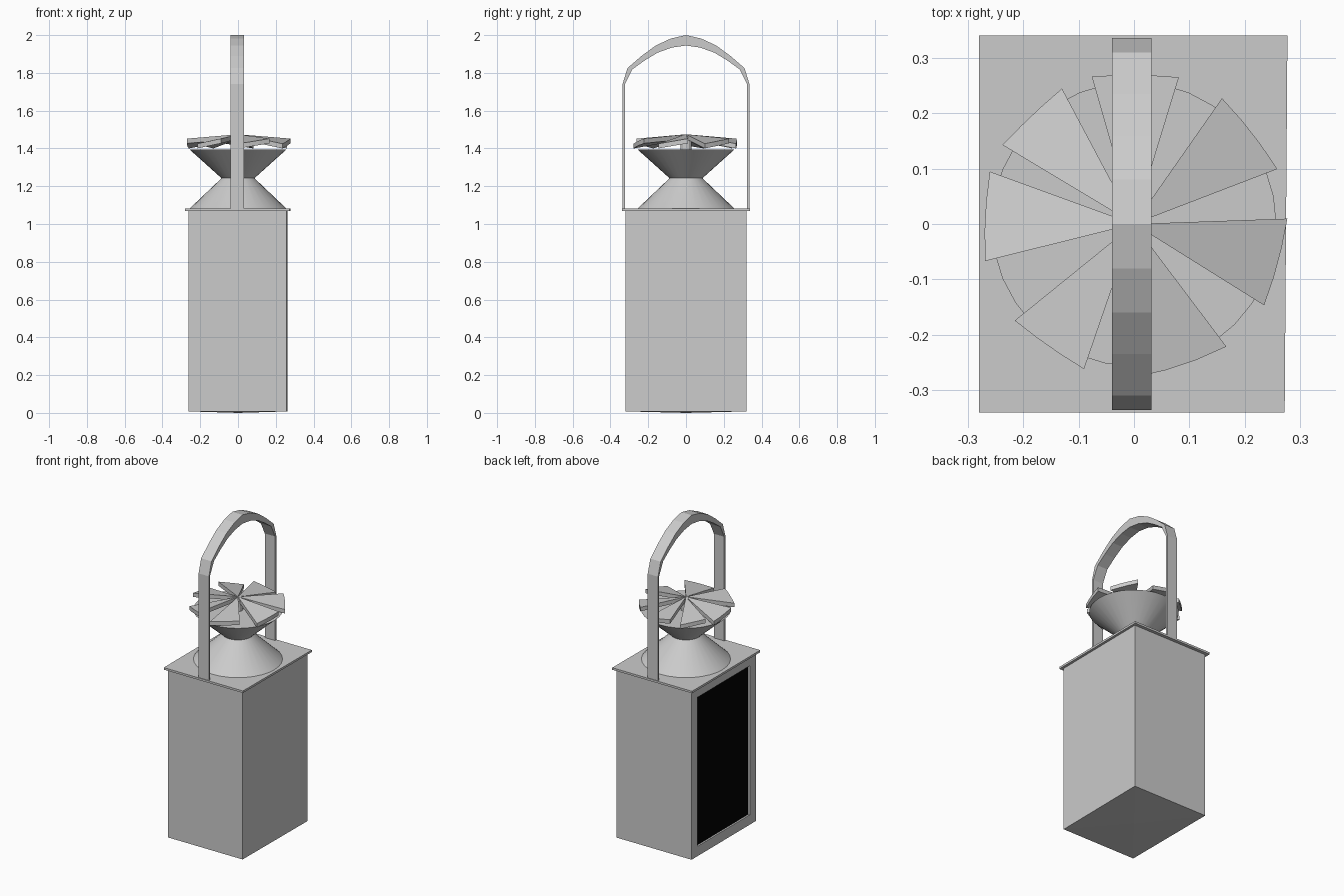
import bpy, math
from math import radians, cos, sin

if "Cube" in bpy.data.objects:
    bpy.data.objects.remove(bpy.data.objects["Cube"])


def mesh_object(name, verts, faces):
    me = bpy.data.meshes.new(name)
    me.from_pydata(verts, [], faces)
    me.update()
    ob = bpy.data.objects.new(name, me)
    bpy.context.collection.objects.link(ob)
    return ob


def prism(name, lower, upper):
    """Closed solid between two matching rings of points."""
    n = len(lower)
    faces = [tuple(reversed(range(n))), tuple(range(n, 2 * n))]
    faces += [(i, (i + 1) % n, n + (i + 1) % n, n + i) for i in range(n)]
    return mesh_object(name, lower + upper, faces)


def rect(x0, xf, xb, y, z):
    # right side is very slightly wider at the back
    return [(x0, -y, z), (xf, -y, z), (xb, y, z), (x0, y, z)]


# body with a framed, recessed window on the left side and a shallow bottom point
B, T, X = 0.008, 1.07, -0.263
window = [(-0.26, 0.07), (0.26, 0.07), (0.26, 1.01), (-0.26, 1.01)]
verts = rect(X, 0.256, 0.262, 0.32, B) + rect(X, 0.256, 0.262, 0.32, T)
verts += [(X, y, z) for y, z in window]
verts += [(X + 0.012, y, z) for y, z in window]
verts.append((0, 0, 0))
faces = [(4, 5, 6, 7), (0, 1, 5, 4), (1, 2, 6, 5), (2, 3, 7, 6)]
faces += [((i + 1) % 4, i, 16) for i in range(4)]
outer = [0, 3, 7, 4]
for i in range(4):
    j = (i + 1) % 4
    faces.append((outer[j], outer[i], 8 + i, 8 + j))
    faces.append((8 + j, 8 + i, 12 + i, 12 + j))
mesh_object("lantern_body", verts, faces)

# dark window pane
pane = mesh_object("window_pane", [(X + 0.011, y, z) for y, z in window], [(3, 2, 1, 0)])
black = bpy.data.materials.new("dark_pane")
black.diffuse_color = (0, 0, 0, 1)
black.use_nodes = True
black.node_tree.nodes["Principled BSDF"].inputs["Base Color"].default_value = black.diffuse_color
pane.data.materials.append(black)

# overhanging lid plate
prism("lid_plate", rect(-0.28, 0.272, 0.277, 0.34, 1.07),
      rect(-0.28, 0.272, 0.277, 0.34, 1.083))

# chimney: lower cone, narrow neck and flared bowl
N = 32
profile = [(0.255, 1.083), (0.095, 1.235), (0.088, 1.243), (0.257, 1.395)]
verts = [(r * cos(2 * math.pi * k / N), r * sin(2 * math.pi * k / N), z)
         for r, z in profile for k in range(N)]
faces = [tuple(reversed(range(N))), tuple(range(3 * N, 4 * N))]
for s in range(3):
    for k in range(N):
        m = (k + 1) % N
        faces.append((s * N + k, s * N + m, (s + 1) * N + m, (s + 1) * N + k))
chimney = mesh_object("chimney_cones", verts, faces)
bpy.context.view_layer.objects.active = chimney
chimney.select_set(True)
bpy.ops.object.shade_smooth_by_angle(angle=radians(30))

# seven tilted vent blades fanned around the top
spans = [(21, 55), (73, 106), (118, 149), (160, 194), (219, 251), (270, 307), (328, 362)]
for n, (a0, a1) in enumerate(spans):
    top, low = [(0, 0, 1.475)], [(0, 0, 1.45)]
    for k in range(4):
        t = k / 3
        a = radians(a0 + (a1 - a0) * t)
        r = 0.277 if k in (0, 3) else 0.27
        z = 1.425 + 0.027 * t
        top.append((r * cos(a), r * sin(a), z))
        low.append((r * cos(a), r * sin(a), z - 0.025))
    prism("vent_blade_%d" % (n + 1), low, top)

# small post carrying the blades
bpy.ops.mesh.primitive_cylinder_add(vertices=12, radius=0.03, depth=0.07,
                                    location=(0, 0, 1.427))
bpy.context.object.name = "vent_post"

# carrying handle: flat legs rising into a thicker arch
half_out = [(0.336, 1.08), (0.336, 1.74), (0.31, 1.825), (0.235, 1.89), (0.16, 1.945), (0.08, 1.982)]
half_in = [(0.324, 1.08), (0.324, 1.74), (0.285, 1.818), (0.22, 1.865), (0.15, 1.907), (0.075, 1.934)]


def full(half, peak):
    return half + [(0, peak)] + [(-y, z) for y, z in reversed(half)]


out, inn = full(half_out, 2.0), full(half_in, 1.945)
verts = [(x, y, z) for o, i in zip(out, inn)
         for x, (y, z) in ((-0.04, o), (0.032, o), (0.032, i), (-0.04, i))]
last = 4 * (len(out) - 1)
faces = [(0, 1, 2, 3), (last + 3, last + 2, last + 1, last)]
for s in range(0, last, 4):
    for k in range(4):
        m = (k + 1) % 4
        faces.append((s + m, s + k, s + 4 + k, s + 4 + m))
mesh_object("carry_handle", verts, faces)
